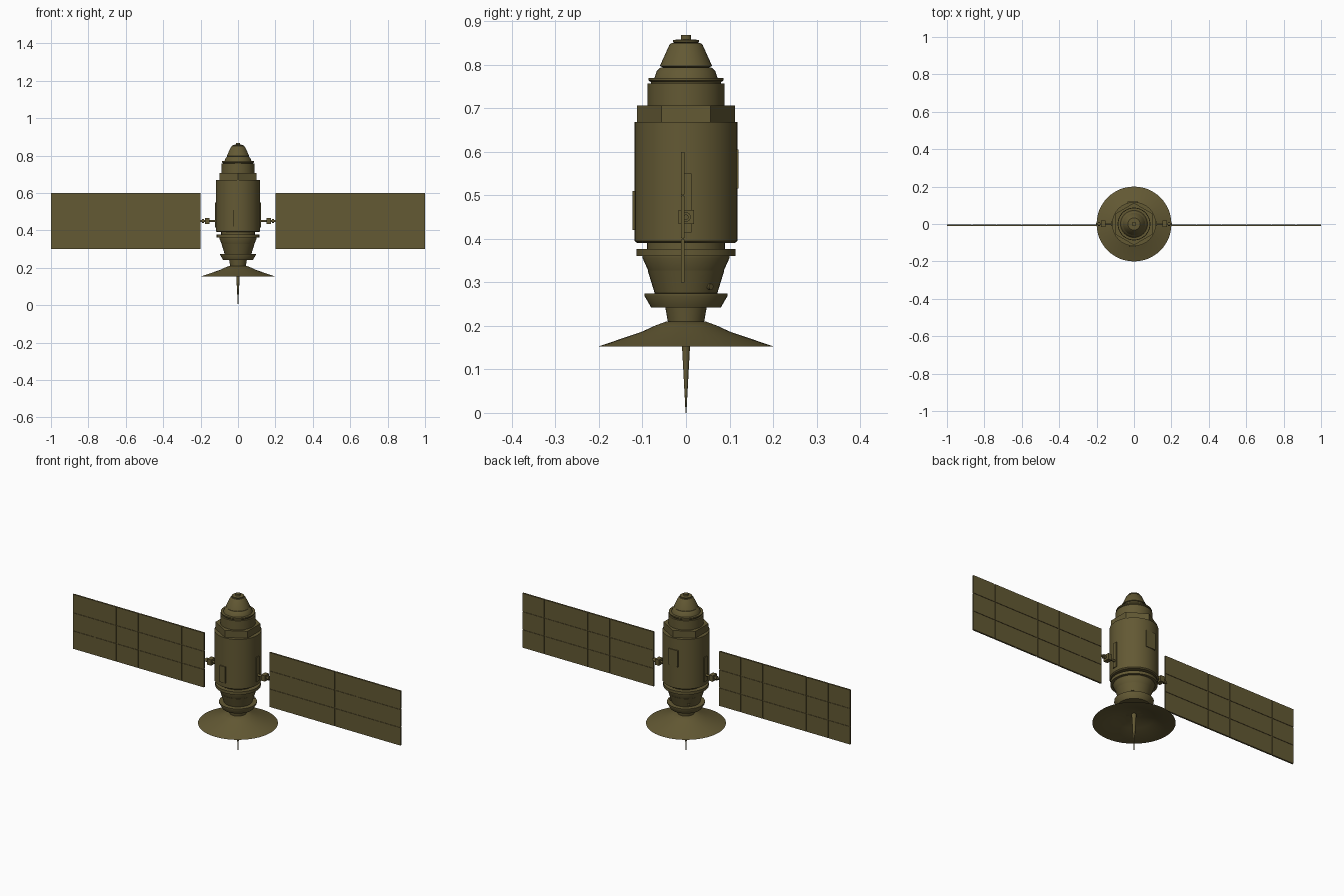
import bpy, bmesh, math
from mathutils import Matrix, Vector

old = bpy.data.objects.get("Cube")
if old:
    bpy.data.objects.remove(old)

OLIVE = (0.125, 0.1, 0.034, 1)
mat = bpy.data.materials.new("olive")
mat.use_nodes = True
mat.diffuse_color = OLIVE
mat.node_tree.nodes["Principled BSDF"].inputs["Base Color"].default_value = OLIVE


def finish(name, bm, smooth=True):
    bmesh.ops.recalc_face_normals(bm, faces=bm.faces)
    mesh = bpy.data.meshes.new(name)
    bm.to_mesh(mesh)
    bm.free()
    mesh.materials.append(mat)
    ob = bpy.data.objects.new(name, mesh)
    bpy.context.collection.objects.link(ob)
    if smooth:
        bpy.ops.object.select_all(action='DESELECT')
        ob.select_set(True)
        bpy.context.view_layer.objects.active = ob
        bpy.ops.object.shade_smooth_by_angle(angle=math.radians(30))
    return ob


def lathe(name, profile, sides=32, smooth=True):
    """Spin (radius, height) points around z; the ends close on the axis."""
    bm = bmesh.new()
    pts = [(0, profile[0][1])] + profile + [(0, profile[-1][1])]
    verts = [bm.verts.new((r, 0, z)) for r, z in pts]
    edges = [bm.edges.new(pair) for pair in zip(verts, verts[1:])]
    # a vertex sits on the y axis when the side count is even
    bmesh.ops.rotate(bm, verts=verts, matrix=Matrix.Rotation(math.pi / 2, 3, 'Z'))
    bmesh.ops.spin(bm, geom=verts + edges, axis=(0, 0, 1), cent=(0, 0, 0),
                   angle=2 * math.pi, steps=sides)
    bmesh.ops.remove_doubles(bm, verts=bm.verts, dist=1e-5)
    return finish(name, bm, smooth)


def add_box(bm, lo, hi):
    lo, hi = Vector(lo), Vector(hi)
    m = Matrix.Translation((lo + hi) / 2) @ Matrix.Diagonal((hi - lo).to_4d())
    m[3][3] = 1
    bmesh.ops.create_cube(bm, size=1, matrix=m)


def box(name, lo, hi):
    bm = bmesh.new()
    add_box(bm, lo, hi)
    return finish(name, bm, False)


def rod(name, a, b, r, r2=None, sides=16):
    a, b = Vector(a), Vector(b)
    d = b - a
    m = Matrix.Translation((a + b) / 2) @ d.to_track_quat('Z', 'Y').to_matrix().to_4x4()
    bm = bmesh.new()
    bmesh.ops.create_cone(bm, cap_ends=True, segments=sides, radius1=r,
                          radius2=r if r2 is None else r2, depth=d.length, matrix=m)
    return finish(name, bm)


# Dish and spike at the bottom
lathe("dish", [(.04, .2), (.1, .181), (.196, .153), (.2, .153), (.1, .187),
               (.07, .201), (.045, .21)], 48)
rod("antenna_spike", (0, 0, 0), (0, 0, .205), .001, .012)

# Stepped lower hull
lathe("neck", [(.04, .2), (.048, .245)])
lathe("lower_ring", [(.08, .242), (.095, .268), (.095, .274), (.07, .275)])
lathe("lower_cone", [(.071, .272), (.088, .327)])
lathe("upper_cone", [(.086, .325), (.1, .356), (.1, .362)])
lathe("lower_flange", [(.114, .361), (.114, .377)])
lathe("waist", [(.09, .375), (.09, .395)])

# Main drum and hexagonal collar
lathe("main_body", [(.112, .39), (.118, .395), (.118, .668)])
lathe("hex_collar", [(.113, .665), (.113, .706)], 6, False)

# Upper hull and nose
lathe("upper_drum", [(.088, .7), (.088, .757)])
lathe("upper_recess", [(.08, .755), (.08, .765)])
lathe("upper_flange", [(.081, .76), (.086, .764), (.086, .77)])
lathe("shoulder", [(.073, .768), (.067, .786), (.058, .794)])
lathe("nose_cone", [(.045, .79), (.06, .797), (.038, .846), (.033, .85)])
lathe("nose_ring", [(.024, .848), (.03, .852), (.03, .857), (.014, .858)])
lathe("nose_cap", [(.012, .855), (.012, .868)])

# Hull equipment plates
box("front_plate", (-.026, -.123, .42), (.008, -.1, .51))
box("back_plate", (-.034, .1, .515), (.022, .121, .605))
for i, deg in enumerate((45, 135)):
    d = Vector((math.cos(math.radians(deg)), math.sin(math.radians(deg)), 0))
    up = Vector((0, 0, .29))
    rod(f"port_{i}", up + d * .06, up + d * .082, .007)

# Solar wings with their arms
COLS, ROWS, GAP = 6, 3, .004
for side, s in (("left", 1), ("right", -1)):
    box(f"{side}_bracket", (s * .1, -.012, .415), (s * .122, .013, .55))
    rod(f"{side}_arm", (s * .11, 0, .45), (s * .202, 0, .45), .006)
    rod(f"{side}_arm_collar", (s * .183, 0, .45), (s * .192, 0, .45), .011)
    box(f"{side}_arm_joint", (s * .152, -.017, .434), (s * .176, .018, .466))
    box(f"{side}_wing_frame", (s * .2, -.0095, .3), (s, -.0055, .6))
    bm = bmesh.new()
    w, h = .8 / COLS, .3 / ROWS
    for c in range(COLS):
        for r in range(ROWS):
            x0, z0 = .2 + c * w, .3 + r * h
            x1, z1 = x0 + w, z0 + h
            # outer borders stay flush, inner borders leave a groove
            x0 += GAP / 2 if c else 0
            x1 -= GAP / 2 if c < COLS - 1 else 0
            z0 += GAP / 2 if r else 0
            z1 -= GAP / 2 if r < ROWS - 1 else 0
            add_box(bm, (s * x0, -.012, z0), (s * x1, -.003, z1))
    finish(f"{side}_wing_cells", bm, False)
